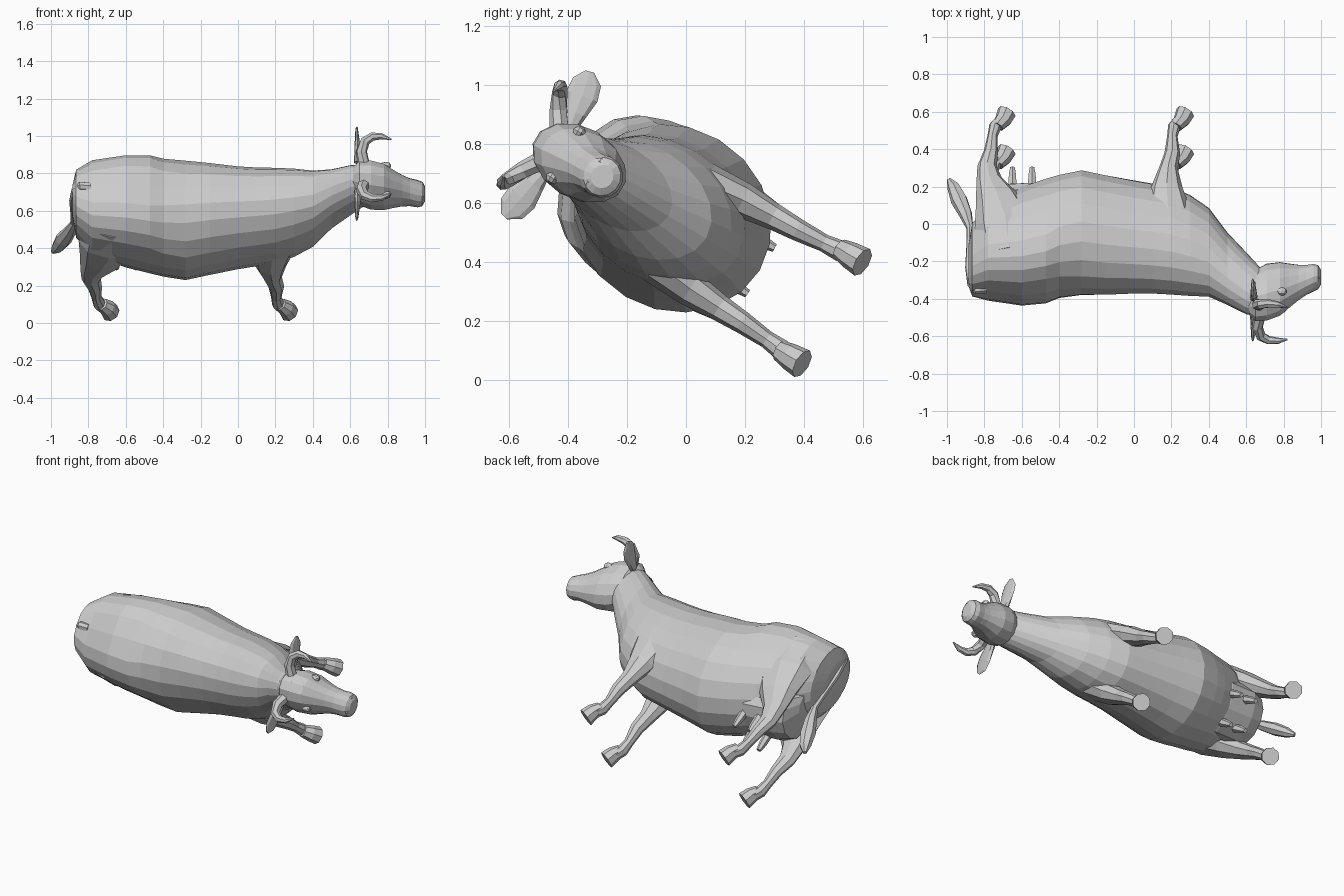
import bpy, bmesh
from math import sin, cos, pi
from mathutils import Vector, Matrix

# Modelled upright (x forward, s sideways, u up), then rolled onto its side
ROLL = Matrix(((1, 0, 0, 0), (0, .51, -.86, .50), (0, .86, .51, .225), (0, 0, 0, 1)))


def finish(name, bm):
    bmesh.ops.recalc_face_normals(bm, faces=bm.faces)
    me = bpy.data.meshes.new(name)
    bm.to_mesh(me)
    bm.free()
    me.transform(ROLL)
    ob = bpy.data.objects.new(name, me)
    bpy.context.collection.objects.link(ob)
    return ob


def spow(v, e):
    return abs(v) ** e * (1 if v >= 0 else -1)


def loft(name, pts, ref=(0, 1, 0), n=8, axis=None, mirror=1):
    """pts: (x, s, u, radius along ref, radius across[, squareness exponent])"""
    bm = bmesh.new()
    ps = [Vector((p[0], p[1] * mirror, p[2])) for p in pts]
    rings = []
    for i, p in enumerate(ps):
        t = Vector(axis) if axis else (ps[min(i + 1, len(ps) - 1)] - ps[max(i - 1, 0)])
        t.normalize()
        a = Vector(ref)
        a = (a - t * a.dot(t)).normalized()
        b = t.cross(a)
        ra, rb = pts[i][3:5]
        e = pts[i][5] if len(pts[i]) > 5 else 1
        ring = []
        for k in range(n):
            c, s = cos(2 * pi * k / n), sin(2 * pi * k / n)
            q = e if s > 0 else 1  # only the upper half is squared
            ring.append(bm.verts.new(p + a * ra * spow(c, q) + b * rb * spow(s, q)))
        rings.append(ring)
    for r, q in zip(rings, rings[1:]):
        for k in range(n):
            bm.faces.new((r[k], r[(k + 1) % n], q[(k + 1) % n], q[k]))
    bm.faces.new(rings[0])
    bm.faces.new(rings[-1])
    return finish(name, bm)


def ball(name, loc, scale, seg=8):
    bm = bmesh.new()
    bmesh.ops.create_uvsphere(bm, u_segments=seg, v_segments=seg // 2 + 1, radius=1,
                              matrix=Matrix.LocRotScale(Vector(loc), None, Vector(scale)))
    return finish(name, bm)


# Trunk and neck: x, centre height, half width, half height, squareness of the back
trunk = [(-.885, .84, .07, .12, 1), (-.865, .80, .17, .20, .85), (-.78, .75, .245, .25, .78),
         (-.6, .705, .275, .32, .74), (-.47, .672, .29, .335, .74), (-.4, .652, .3, .335, .88),
         (-.28, .635, .31, .345, 1), (-.15, .65, .285, .335, 1), (0, .662, .257, .32, 1),
         (.1, .672, .245, .312, 1), (.2, .685, .235, .307, 1), (.3, .715, .215, .288, 1),
         (.4, .757, .183, .255, 1), (.5, .86, .137, .21, 1), (.6, .95, .115, .18, 1), (.68, 1.01, .1, .14, 1)]
loft("trunk", [(x, 0, u, a, b, e) for x, u, a, b, e in trunk], n=20, axis=(1, 0, 0))

# Head and muzzle
head = [(.615, 1.05, .07, .09), (.65, 1.025, .11, .15), (.71, 1.005, .122, .165), (.78, .985, .115, .155),
        (.83, .965, .095, .128), (.88, .945, .078, .102), (.92, .93, .072, .085), (.96, .915, .073, .075),
        (.985, .912, .066, .063), (1.0, .912, .04, .038)]
loft("head", [(x, 0, u, a, b) for x, u, a, b in head], n=14, axis=(1, 0, 0))

# Broad udder between the thighs
udder = [(-.84, .6, .1, .1), (-.8, .52, .15, .13), (-.72, .48, .17, .11), (-.55, .46, .17, .095), (-.42, .46, .12, .09)]
loft("udder", [(x, 0, u, a, b) for x, u, a, b in udder], n=12, axis=(1, 0, 0))

# Tail and tuft
loft("tail", [(-.79, 0, .985, .025, .025), (-.84, 0, .995, .025, .022), (-.872, 0, .955, .022, .02),
              (-.885, 0, .85, .018, .018), (-.88, 0, .7, .016, .016), (-.878, 0, .58, .018, .018)], n=7)
loft("tail_tuft", [(-.876, 0, .61, .018, .018), (-.9, 0, .52, .03, .036), (-.935, 0, .43, .038, .046),
                   (-.965, 0, .35, .03, .035), (-.99, 0, .305, .012, .012)], n=7)

for side, m in (("left", 1), ("right", -1)):
    # Legs and hooves
    loft(side + "_front_leg", [(.2, .13, .8, .07, .13), (.18, .16, .6, .07, .125), (.175, .175, .46, .06, .085),
                               (.185, .18, .34, .045, .05), (.205, .183, .25, .038, .042),
                               (.205, .19, .15, .03, .028), (.215, .195, .09, .036, .034),
                               (.235, .2, .06, .034, .03)], mirror=m)
    loft(side + "_hind_leg", [(-.67, .15, .86, .1, .15), (-.69, .175, .68, .095, .165), (-.735, .185, .53, .07, .115),
                              (-.775, .185, .42, .05, .07), (-.785, .183, .33, .04, .052),
                              (-.765, .185, .24, .034, .038), (-.757, .19, .15, .03, .027),
                              (-.742, .195, .09, .036, .034), (-.72, .2, .06, .034, .03)], mirror=m)
    for part, x in (("front", .225), ("hind", -.73)):
        loft(f"{side}_{part}_hoof", [(x, .2, .095, .036, .034), (x + .03, .2, .055, .046, .045),
                                     (x + .05, .2, .005, .052, .052)], mirror=m, axis=(.45, 0, -.9))
    # Ears: thin leaves pointing sideways
    loft(side + "_ear", [(.64, .09, 1.09, .02, .025), (.64, .14, 1.1, .018, .04), (.638, .2, 1.11, .014, .056),
                         (.635, .25, 1.12, .01, .05), (.635, .285, 1.13, .005, .015)],
         ref=(1, 0, 0), mirror=m)
    # Horns curving out and forward
    loft(side + "_horn", [(.675, .05, 1.11, .034, .034), (.66, .12, 1.155, .03, .03), (.68, .17, 1.18, .027, .027),
                          (.72, .192, 1.19, .023, .023), (.77, .19, 1.195, .017, .017), (.82, .168, 1.2, .004, .004)],
         ref=(0, 0, 1), n=7, mirror=m)
    # Eyes and nostrils
    ball(side + "_eye", (.79, .09 * m, 1.055), (.03, .022, .022))
    ball(side + "_nostril", (.975, .04 * m, .94), (.02, .018, .018))
    # Teats
    for i, x in enumerate((-.65, -.545)):
        loft(f"{side}_teat_{i + 1}", [(x, .085, .41, .026, .026), (x, .088, .33, .022, .022), (x, .09, .285, .014, .014)],
             n=6, mirror=m)
